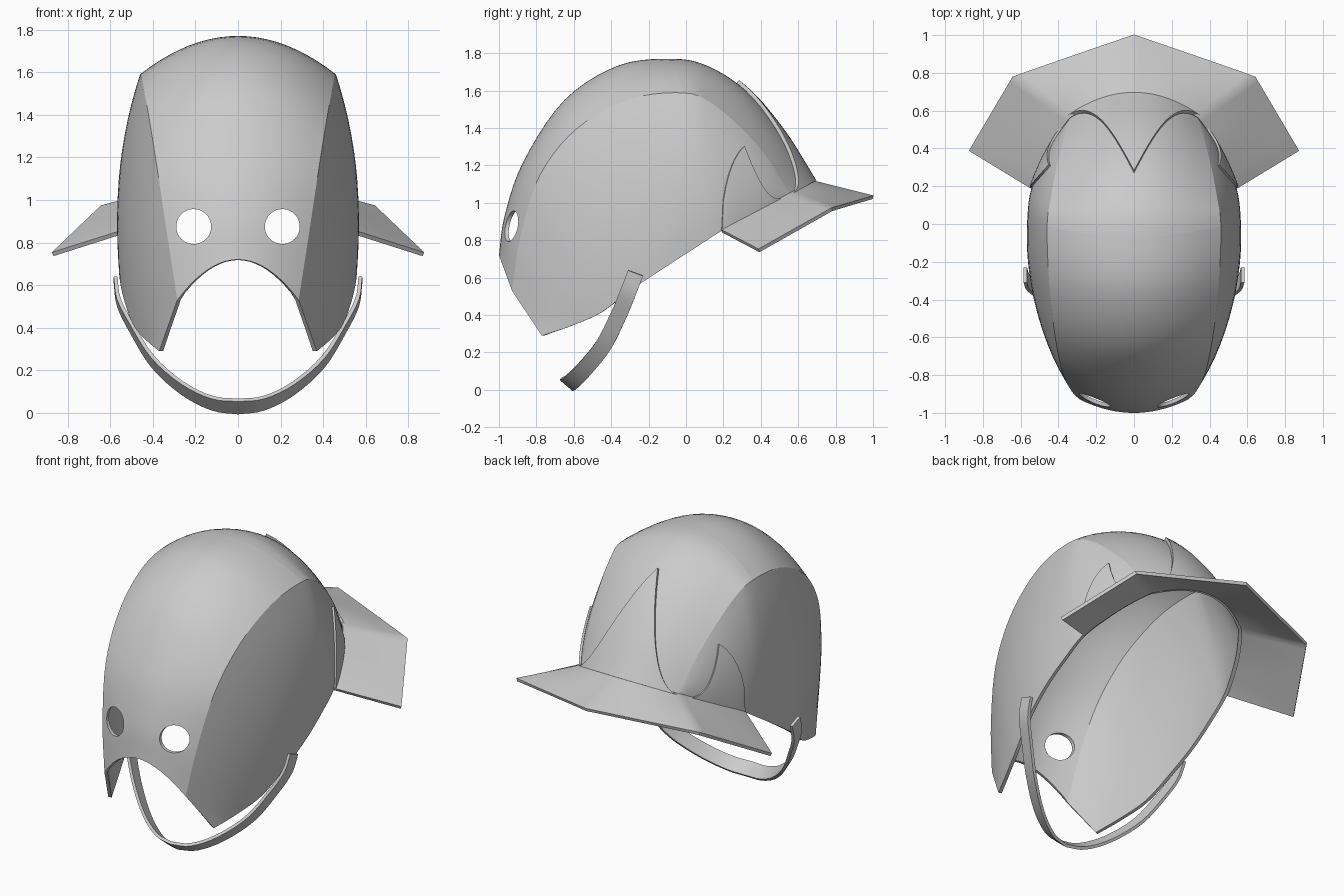
import bpy, bmesh, math
from mathutils import Vector

cube = bpy.data.objects.get("Cube")
if cube:
    bpy.data.objects.remove(cube, do_unlink=True)

grey = bpy.data.materials.new("plain_grey")
grey.use_nodes = True
tone = (0.6, 0.6, 0.6, 1)
grey.diffuse_color = tone
grey.node_tree.nodes["Principled BSDF"].inputs["Base Color"].default_value = tone


def spline(points, t):
    """Catmull-Rom point at station t."""
    last = len(points) - 1
    i = min(int(t), last - 1)
    f = t - i
    b, c = Vector(points[i]), Vector(points[i + 1])
    a = Vector(points[i - 1]) if i > 0 else 2 * b - c
    d = Vector(points[i + 2]) if i + 2 <= last else 2 * c - b
    return b + f / 2 * (c - a + f * (2 * a - 5 * b + 4 * c - d + f * (3 * (b - c) + d - a)))


def loft(name, grid, thickness, offset, sharp=None, cutter=None):
    """Half a sheet from rows of points, mirrored, thickened and shaded."""
    bm = bmesh.new()
    rows = [[bm.verts.new(p) for p in row] for row in grid]
    for i in range(len(rows) - 1):
        for j in range(len(rows[0]) - 1):
            bm.faces.new((rows[i][j], rows[i][j + 1], rows[i + 1][j + 1], rows[i + 1][j]))
    if sharp:
        index = {v: (i, j) for i, row in enumerate(rows) for j, v in enumerate(row)}
        for e in bm.edges:
            e.smooth = not sharp(index[e.verts[0]], index[e.verts[1]])
    bmesh.ops.remove_doubles(bm, verts=bm.verts[:], dist=0.0005)
    mesh = bpy.data.meshes.new(name)
    bm.to_mesh(mesh)
    bm.free()
    mesh.materials.append(grey)
    obj = bpy.data.objects.new(name, mesh)
    bpy.context.collection.objects.link(obj)
    bpy.ops.object.select_all(action="DESELECT")
    bpy.context.view_layer.objects.active = obj
    obj.select_set(True)
    mirror = obj.modifiers.new("mirror", "MIRROR")
    mirror.use_clip = True
    mirror.merge_threshold = 0.001
    solid = obj.modifiers.new("thickness", "SOLIDIFY")
    solid.thickness = thickness
    solid.offset = offset
    for c in cutter or []:
        cut = obj.modifiers.new("hole", "BOOLEAN")
        cut.operation = "DIFFERENCE"
        cut.object = c
    for m in [m.name for m in obj.modifiers]:
        bpy.ops.object.modifier_apply(modifier=m)
    bpy.ops.object.shade_smooth_by_angle(angle=math.radians(30), keep_sharp_edges=True)
    return obj


# Guide curves, front to back: middle line, crease, lower rim
middle = [(0, -1, .72), (0, -.97, .93), (0, -.87, 1.22), (0, -.65, 1.55), (0, -.36, 1.735),
          (0, -.07, 1.77), (0, .12, 1.73), (0, .32, 1.6), (0, .51, 1.38), (0, .68, 1.11)]
crease = [(.285, -.93, .53), (.33, -.885, .82), (.38, -.78, 1.15), (.42, -.58, 1.4),
          (.45, -.3, 1.555), (.46, -.01, 1.588), (.44, .14, 1.53), (.41, .3, 1.395),
          (.375, .44, 1.235), (.34, .56, 1.046)]
rim = [(.37, -.77, .29), (.43, -.62, .34), (.49, -.46, .41), (.535, -.3, .53), (.558, -.12, .65),
       (.555, .05, .76), (.54, .19, .85), (.48, .34, .93), (.42, .45, .988), (.34, .56, 1.046)]
SEAM, WING, END = 5, 6, 9


def band(t, u):
    """Crown surface: u runs from the middle line to the crease."""
    m, c = spline(middle, t), spline(crease, t)
    p = m.lerp(c, u * u)
    p.x = c.x * u
    return p


def side(t, v):
    """Side surface: v runs from the crease down to the rim."""
    p = spline(crease, t).lerp(spline(rim, t), v)
    p.x += 0.18 * v * (1 - v) * math.sin(math.pi * t / END)
    return p


# Eye hole cutters
cutters = []
for sign in (-1, 1):
    bpy.ops.mesh.primitive_cylinder_add(vertices=40, radius=0.082, depth=0.6,
                                        location=(sign * 0.208, -0.95, 0.875),
                                        rotation=(math.pi / 2, 0, 0))
    cutter = bpy.context.object
    cutter.name = "eye_hole_cutter"
    cutter.hide_render = True
    cutters.append(cutter)

# Helmet shell
STEP, NU, NV = 5, 10, 12
shell = []
for i in range(END * STEP + 1):
    t = i / STEP
    shell.append([band(t, j / NU) for j in range(NU + 1)] +
                 [side(t, j / NV) for j in range(1, NV + 1)])


def shell_sharp(a, b):
    on_crease = a[1] == b[1] == NU
    on_seam = a[0] == b[0] == SEAM * STEP and max(a[1], b[1]) <= NU
    return on_crease or on_seam


loft("helmet_shell", shell, 0.02, -1, shell_sharp, cutters)
for c in cutters:
    bpy.data.objects.remove(c, do_unlink=True)

# Pointed plate on the back of the crown
N = 16
plate = []
for k in range(N + 1):
    row = []
    for j in range(N + 1):
        u = j / N
        height = 2.25 * (1 - u) ** 1.8
        row.append(band(END - height * (1 - k / N), u))
    plate.append(row)
loft("back_plate", plate, 0.02, 1)

# Pointed plates on the sides
plate = []
for i in range(3 * N // 2 + 1):
    s = 2 * i / N
    height = 0.8 * s ** 0.6 if s < 1 else 0.8 * (1 - (s - 1) / 2) ** 2
    plate.append([side(WING + s, 1 - height * (1 - k / N)) for k in range(N + 1)])
loft("side_plates", plate, 0.012, 1)

# Flared neck guard with straight outer edges
tip, corner, end = Vector((0, 1, 1.03)), Vector((.64, .78, .965)), Vector((.87, .39, .745))
guard = []
for j in range(N + 1):
    f = j / N
    guard.append((band(END, f), tip.lerp(corner, f)))
for j in range(1, N + 1):
    f = j / N
    guard.append((spline(rim, END - f * (END - WING)), corner.lerp(end, f)))
guard = [[a.lerp(b, k / 4) for k in range(5)] for a, b in guard]
loft("neck_guard", guard, 0.02, 0)

# Chin strap
path = [(.575, -.27, .625), (.56, -.31, .52), (.5, -.36, .4), (.4, -.44, .24),
        (.26, -.54, .115), (.12, -.61, .045), (0, -.635, .03)]
strap = []
for i in range(6 * 4 + 1):
    p = spline(path, i / 4)
    half = Vector((0, .04, -.015)).lerp(Vector((0, .035, -.03)), i / 24)
    strap.append((p - half, p + half))
loft("chin_strap", strap, 0.018, 0)
